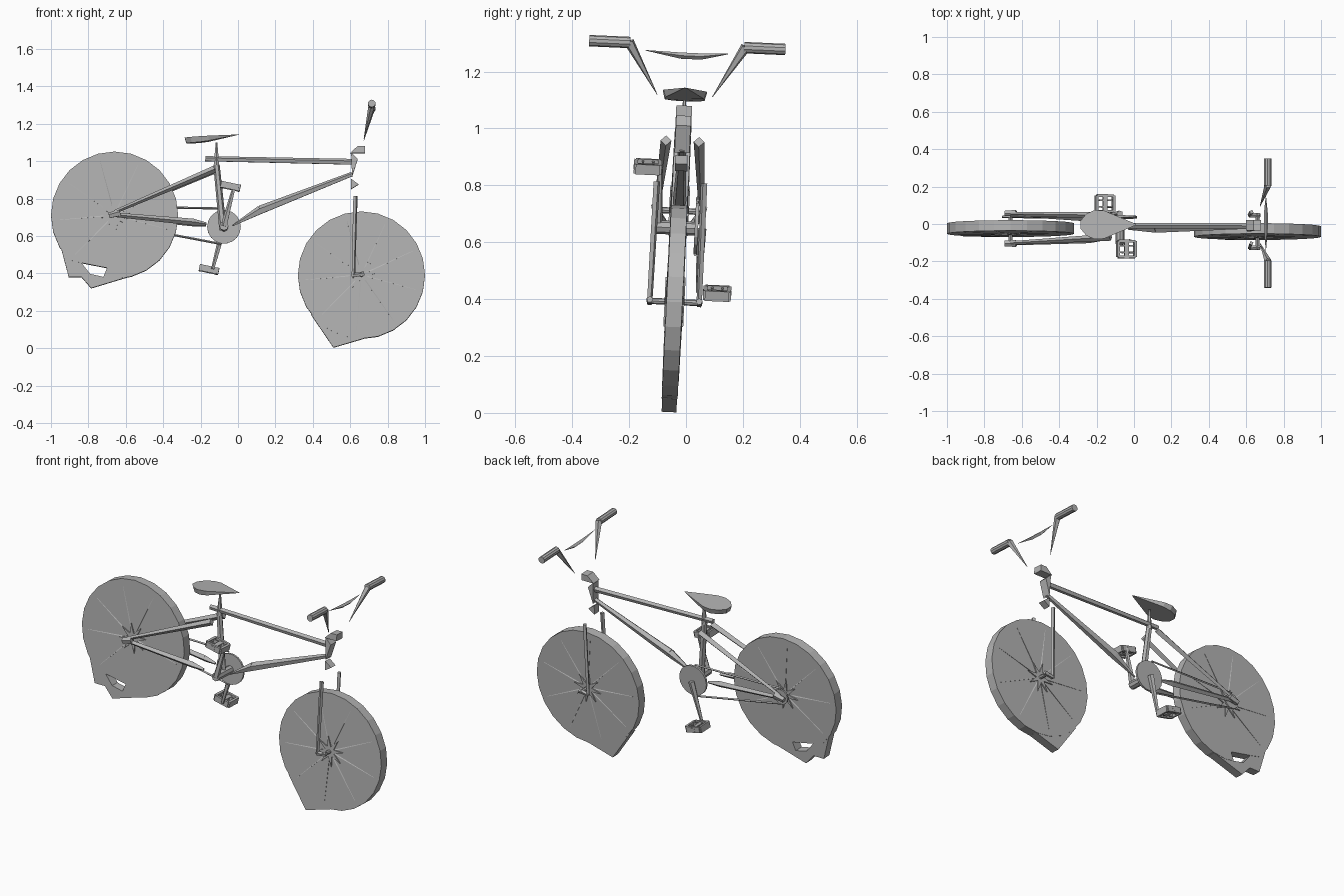
import bpy, bmesh, math
from mathutils import Matrix, Vector

if "Cube" in bpy.data.objects:
    bpy.data.objects.remove(bpy.data.objects["Cube"], do_unlink=True)

grey = bpy.data.materials.new("plain grey")
grey.use_nodes = True
grey.diffuse_color = (0.45, 0.45, 0.45, 1)
grey.node_tree.nodes["Principled BSDF"].inputs["Base Color"].default_value = grey.diffuse_color

# The whole bicycle leans a little to one side
LEAN = Matrix(((1, 0, 0, 0), (0, 1, 0.05, -0.06), (0, -0.045, 1, 0), (0, 0, 0, 1)))


def finish(name, bm):
    bmesh.ops.recalc_face_normals(bm, faces=bm.faces)
    bm.transform(LEAN)
    mesh = bpy.data.meshes.new(name)
    bm.to_mesh(mesh)
    bm.free()
    mesh.materials.append(grey)
    obj = bpy.data.objects.new(name, mesh)
    bpy.context.collection.objects.link(obj)


def add_bar(bm, p, q, r1, r2, sides=6):
    p, q = Vector(p), Vector(q)
    d = q - p
    m = Matrix.Translation((p + q) / 2) @ d.to_track_quat("Z", "Y").to_matrix().to_4x4()
    bmesh.ops.create_cone(bm, cap_ends=True, segments=sides, radius1=r1, radius2=r2,
                          depth=d.length, matrix=m)


def bar(name, *args, sides=6):
    # A chain of tapered pieces: point, radius, point, radius ...
    bm = bmesh.new()
    for i in range(0, len(args) - 2, 2):
        add_bar(bm, args[i], args[i + 2], args[i + 1], args[i + 3], sides)
    finish(name, bm)


def add_prism(bm, outline, y0, y1):
    face = bm.faces.new([bm.verts.new((x, y0, z)) for x, z in outline])
    ext = bmesh.ops.extrude_face_region(bm, geom=[face])
    bmesh.ops.translate(bm, vec=(0, y1 - y0, 0),
                        verts=[v for v in ext["geom"] if isinstance(v, bmesh.types.BMVert)])
    if not face.is_valid or len(face.link_loops if hasattr(face, "link_loops") else face.loops) == 0:
        return


def prism(name, outline, y0, y1):
    bm = bmesh.new()
    add_prism(bm, outline, y0, y1)
    finish(name, bm)


def add_box(bm, centre, size, turn):
    bmesh.ops.create_cube(bm, size=1, matrix=turn @ Matrix.Translation(centre)
                          @ Matrix.Diagonal((*size, 1)))


def circle(cx, cz, r, n, skip=None):
    pts = []
    for i in range(n):
        a = math.radians(360 * i / n)
        if skip and skip[0] < 360 * i / n < skip[1]:
            continue
        pts.append((cx + r * math.cos(a), cz + r * math.sin(a)))
    return pts


HALF = 0.028
FRONT, REAR = (0.66, 0.39), (-0.66, 0.71)

# Front wheel with its bent lower corner
prism("front_wheel", circle(*FRONT, 0.34, 24), -HALF, HALF)
prism("front_tyre_corner", [(0.39, 0.18), (0.51, 0.003), (0.67, 0.05), (0.55, 0.16)], -0.026, 0.026)

# Rear wheel with a gap near the bottom and a bent tyre around it
disc = circle(*REAR, 0.34, 24, skip=(233, 262))
cut = next(i for i, p in enumerate(disc) if p[1] < 0.38 and p[0] > -0.68)
disc[cut:cut] = [(-0.837, 0.455), (-0.70, 0.428), (-0.72, 0.38)]
prism("rear_wheel", disc, -HALF, HALF)
prism("rear_tyre_corner", [(-0.95, 0.55), (-0.905, 0.38), (-0.837, 0.38), (-0.785, 0.32),
      (-0.57, 0.385), (-0.68, 0.40), (-0.72, 0.38), (-0.79, 0.396), (-0.837, 0.455)], -0.026, 0.026)

# Hubs, star flanges, spokes and axles
for label, (cx, cz), reach in (("front", FRONT, 0.095), ("rear", REAR, 0.09)):
    star = []
    for i in range(16):
        r = 0.088 if i % 2 == 0 else 0.03
        a = math.pi * i / 8 + 0.15
        star.append((cx + r * math.cos(a), cz + r * math.sin(a)))
    for side, s in (("right", -1), ("left", 1)):
        prism(f"{label}_{side}_hub_star", star, s * 0.028, s * 0.035)
    bar(f"{label}_axle", (cx, -reach, cz), 0.011, (cx, reach, cz), 0.011, sides=8)
    bm = bmesh.new()
    for s in (-1, 1):
        for i in range(9):
            a = math.radians(40 * i + 15 * s)
            u = Vector((math.cos(a), 0, math.sin(a)))
            c = Vector((cx, s * HALF, cz))
            if cz + 0.3 * u.z > 0.47 or cx > 0:
                add_bar(bm, c + u * 0.03, c + u * 0.30, 0.004, 0.001, 3)
    finish(f"{label}_spokes", bm)

# Paired fork legs, stays and dropouts
for side, s in (("right", -1), ("left", 1)):
    bar(f"{side}_fork_leg", (0.628, s * 0.083, 0.81), 0.012, (0.617, s * 0.087, 0.38), 0.010, sides=4)
    bar(f"{side}_front_dropout", (0.615, s * 0.087, 0.385), 0.012, (0.675, s * 0.087, 0.395), 0.012, sides=5)
    bar(f"{side}_seat_stay", (-0.125, s * 0.058, 0.955), 0.019, (-0.66, s * 0.078, 0.725), 0.010, sides=4)
    bar(f"{side}_chain_stay", (-0.17, s * 0.055, 0.662), 0.008, (-0.24, s * 0.058, 0.672), 0.018,
        (-0.66, s * 0.078, 0.71), 0.012, sides=4)
    bar(f"{side}_rear_dropout", (-0.69, s * 0.08, 0.705), 0.016, (-0.63, s * 0.08, 0.72), 0.02, sides=5)

# Main frame tubes
bar("top_tube", (-0.175, 0, 1.012), 0.015, (0.625, 0, 0.995), 0.017, sides=5)
bar("down_tube", (-0.03, 0, 0.655), 0.004, (0.12, 0, 0.738), 0.025, (0.61, 0, 0.93), 0.013, sides=5)
bar("seat_tube", (-0.08, 0, 0.63), 0.02, (-0.115, 0, 0.98), 0.017, (-0.115, 0, 1.10), 0.005)
bar("bottom_bracket", (-0.075, -0.08, 0.65), 0.024, (-0.075, 0.06, 0.65), 0.024, sides=8)
prism("head_tube", [(0.605, 1.045), (0.64, 1.01), (0.61, 0.915)], -0.026, 0.026)
prism("lower_headset", [(0.605, 0.905), (0.645, 0.875), (0.605, 0.85)], -0.022, 0.022)
prism("stem", [(0.60, 1.043), (0.64, 1.08), (0.68, 1.08), (0.68, 1.043)], -0.028, 0.028)

# Handlebar sides, grips and crossbar
for side, s in (("right", -1), ("left", 1)):
    bar(f"{side}_grip", (0.715, s * 0.20, 1.293), 0.02, (0.715, s * 0.345, 1.293), 0.02, sides=10)
    bar(f"{side}_handlebar", (0.673, s * 0.097, 1.115), 0.001, (0.717, s * 0.205, 1.295), 0.019, sides=5)
bar("crossbar", (0.705, -0.145, 1.268), 0.001, (0.705, -0.02, 1.255), 0.011,
    (0.705, 0.05, 1.255), 0.011, (0.705, 0.145, 1.268), 0.001, sides=4)

# Teardrop saddle
half = [(0.01, 0.003), (-0.16, 0.075), (-0.21, 0.078), (-0.255, 0.058), (-0.285, 0.022)]
outline = half + [(x, -y) for x, y in reversed(half)]
bm = bmesh.new()
rings = []
for grow, lift in ((1.0, 0.0), (0.9, -0.03)):
    rings.append([bm.verts.new((0.01 + (x - 0.01) * (0.97 if lift else 1), y * grow,
                  1.143 + 0.06 * (x - 0.01) + lift * min(1, -(x - 0.012) * 5))) for x, y in outline])
for i in range(len(outline)):
    j = (i + 1) % len(outline)
    bm.faces.new((rings[0][i], rings[0][j], rings[1][j], rings[1][i]))
for ring in rings:
    bm.faces.new(ring)
finish("saddle", bm)

# Sprockets and chain
prism("chainring", circle(-0.075, 0.652, 0.09, 18), 0.058, 0.07)
prism("rear_sprocket", circle(*REAR, 0.045, 12), 0.058, 0.068)
bar("upper_chain", (-0.66, 0.064, 0.76), 0.006, (-0.09, 0.064, 0.75), 0.006, sides=4)
bar("lower_chain", (-0.66, 0.064, 0.668), 0.006, (-0.09, 0.064, 0.56), 0.006, sides=4)

# Cranks and caged pedals
for side, y, x, z, mid in (("right", -0.073, -0.04, 0.86, -0.117), ("left", 0.082, -0.155, 0.427, 0.148)):
    bar(f"{side}_crank", (-0.075, y, 0.65), 0.018, (x + 0.02, y, z), 0.009, sides=5)
    turn = Matrix.Translation((x, mid, z)) @ Matrix.Rotation(math.radians(12), 4, "Y")
    bm = bmesh.new()
    add_box(bm, (0, 0, 0), (0.025, 0.1, 0.02), turn)
    for s in (-1, 1):
        add_box(bm, (s * 0.046, 0, 0), (0.014, 0.085, 0.036), turn)
        add_box(bm, (0, s * 0.042, 0), (0.09, 0.014, 0.034), turn)
        for t in (-1, 1):
            add_box(bm, (s * 0.028, t * 0.018, 0), (0.03, 0.008, 0.026), turn)
    finish(f"{side}_pedal", bm)
